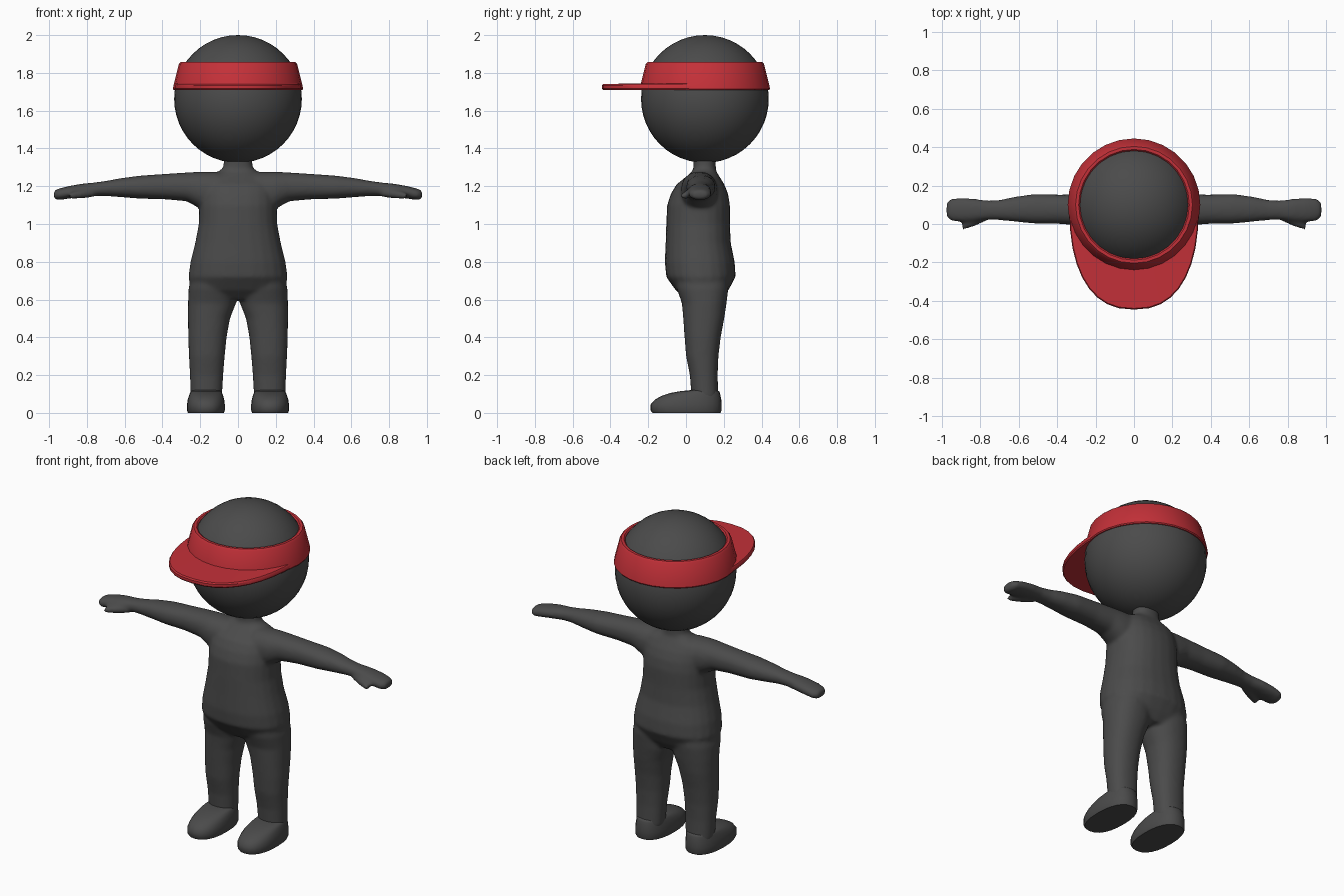
import bpy, bmesh
from math import sin, cos, pi, copysign

if "Cube" in bpy.data.objects:
    bpy.data.objects.remove(bpy.data.objects["Cube"])

def material(name, rgb):
    m = bpy.data.materials.new(name)
    m.diffuse_color = (*rgb, 1)
    m.use_nodes = True
    m.node_tree.nodes["Principled BSDF"].inputs["Base Color"].default_value = m.diffuse_color
    return m

RED = material("red", (0.55, 0.03, 0.04))
DARK = material("dark_grey", (0.07, 0.07, 0.07))

def finish(name, bm, mat):
    bmesh.ops.recalc_face_normals(bm, faces=bm.faces)
    me = bpy.data.meshes.new(name)
    bm.to_mesh(me)
    bm.free()
    me.materials.append(mat)
    me.shade_smooth()
    ob = bpy.data.objects.new(name, me)
    bpy.context.collection.objects.link(ob)
    return ob

def smooth_by_angle(ob, angle=0.6):
    bpy.ops.object.select_all(action='DESELECT')
    ob.select_set(True)
    bpy.context.view_layer.objects.active = ob
    bpy.ops.object.shade_smooth_by_angle(angle=angle)

def spow(v, e):
    return copysign(abs(v) ** e, v)

def loft(bm, axis, rows, side=1, n=24, e=0.9):
    """Skin oval rings; row = position along axis, then min/max of the two other axes."""
    rings = []
    for t, a0, a1, b0, b1 in rows:
        ring = []
        for i in range(n):
            w = 2 * pi * i / n
            a = (a0 + a1) / 2 + (a1 - a0) / 2 * spow(cos(w), e)
            b = (b0 + b1) / 2 + (b1 - b0) / 2 * spow(sin(w), e)
            x, y, z = (a, b, t) if axis == 'z' else (t, a, b)
            ring.append(bm.verts.new((side * x, y, z)))
        rings.append(ring)
    for r, s in zip(rings, rings[1:]):
        for i in range(n):
            j = (i + 1) % n
            bm.faces.new((r[i], r[j], s[j], s[i]))
    bm.faces.new(rings[0])
    bm.faces.new(rings[-1])

# Cross-sections of the body parts
torso = [(0.60, -.17, .17, 0, .19), (0.65, -.25, .25, -.055, .225), (0.72, -.263, .263, -.105, .263),
         (0.80, -.252, .252, -.112, .258), (0.90, -.227, .227, -.108, .237), (1.00, -.208, .208, -.105, .233),
         (1.10, -.205, .205, -.10, .233), (1.16, -.20, .20, -.08, .223), (1.21, -.195, .195, -.05, .203),
         (1.25, -.175, .175, 0, .178), (1.28, -.10, .10, .035, .16), (1.30, -.077, .077, .04, .158),
         (1.37, -.075, .075, .04, .158)]
leg = [(0.07, .085, .25, .03, .172), (0.20, .078, .255, .02, .168), (0.30, .07, .26, 0, .172),
       (0.40, .06, .264, -.008, .184), (0.50, .042, .265, -.015, .203), (0.58, .01, .265, -.022, .215),
       (0.66, .0, .262, -.05, .225), (0.74, .02, .24, -.06, .22)]
arm = [(0.10, -.03, .17, 1.06, 1.275), (0.20, -.025, .165, 1.08, 1.277), (0.27, -.01, .157, 1.12, 1.273),
       (0.38, 0, .153, 1.13, 1.266), (0.52, .002, .156, 1.134, 1.256), (0.62, .012, .142, 1.142, 1.243),
       (0.70, .02, .125, 1.148, 1.228), (0.76, .022, .122, 1.148, 1.22), (0.83, .013, .132, 1.142, 1.213),
       (0.90, .01, .136, 1.134, 1.2), (0.95, .015, .132, 1.126, 1.187), (0.975, .035, .112, 1.133, 1.177)]
thumb = [(0.76, .02, .07, 1.143, 1.187), (0.83, -.012, .045, 1.135, 1.18), (0.895, -.032, .0, 1.13, 1.166)]
foot = [(0.0, .075, .265, -.178, .183), (0.012, .07, .27, -.187, .188), (0.045, .07, .27, -.187, .188),
        (0.07, .073, .266, -.165, .187), (0.09, .078, .26, -.13, .183), (0.105, .084, .254, -.085, .18),
        (0.115, .09, .248, -.03, .175), (0.12, .10, .24, .02, .165)]

# Body: overlapping lofts fused and softened into one skin
bm = bmesh.new()
loft(bm, 'z', torso, e=0.88)
for s in (1, -1):
    loft(bm, 'z', leg, s)
    loft(bm, 'x', arm, s)
    loft(bm, 'x', thumb, s)
body = finish("body", bm, DARK)
rm = body.modifiers.new("fuse", 'REMESH')
rm.mode = 'VOXEL'
rm.voxel_size = 0.01
rm.use_smooth_shade = True
sm = body.modifiers.new("soften", 'SMOOTH')
sm.factor = 0.5
sm.iterations = 10

# Feet
for s, name in ((1, "left_foot"), (-1, "right_foot")):
    bm = bmesh.new()
    loft(bm, 'z', foot, s, e=0.85)
    smooth_by_angle(finish(name, bm, DARK), 0.9)

# Head
bm = bmesh.new()
bmesh.ops.create_uvsphere(bm, u_segments=40, v_segments=24, radius=0.338)
bmesh.ops.translate(bm, vec=(0, 0.1, 1.662), verts=bm.verts)
finish("head", bm, DARK)

# Visor band: closed profile turned around the head
profile = [(.325, 1.71), (.341, 1.71), (.345, 1.716), (.341, 1.735), (.313, 1.847), (.304, 1.857),
           (.288, 1.857), (.281, 1.85), (.27, 1.82)]
bm = bmesh.new()
N = 28
rings = [[bm.verts.new((r * cos(2 * pi * i / N), 0.1 + r * sin(2 * pi * i / N), z)) for r, z in profile]
         for i in range(N)]
for i in range(N):
    a, b = rings[i], rings[(i + 1) % N]
    for k in range(len(profile)):
        m = (k + 1) % len(profile)
        bm.faces.new((a[k], a[m], b[m], b[k]))
smooth_by_angle(finish("visor_band", bm, RED))

# Brim: half-moon slab reaching forward
bm = bmesh.new()
M = 18
sections = []
for i in range(M + 1):
    c, s = cos(pi * i / M), sin(pi * i / M)
    ox, oy = spow(c, 0.83), abs(s) ** 0.83
    pts = [(.322 * c, .1 - .322 * s, 1.71), (.332 * ox, .1 - .539 * oy, 1.71), (.337 * ox, .1 - .545 * oy, 1.717),
           (.337 * ox, .1 - .545 * oy, 1.733), (.332 * ox, .1 - .539 * oy, 1.741), (.322 * c, .1 - .322 * s, 1.745)]
    sections.append([bm.verts.new(p) for p in pts])
for a, b in zip(sections, sections[1:]):
    for k in range(6):
        m = (k + 1) % 6
        bm.faces.new((a[k], a[m], b[m], b[k]))
bm.faces.new(sections[0])
bm.faces.new(sections[-1])
smooth_by_angle(finish("visor_brim", bm, RED))
